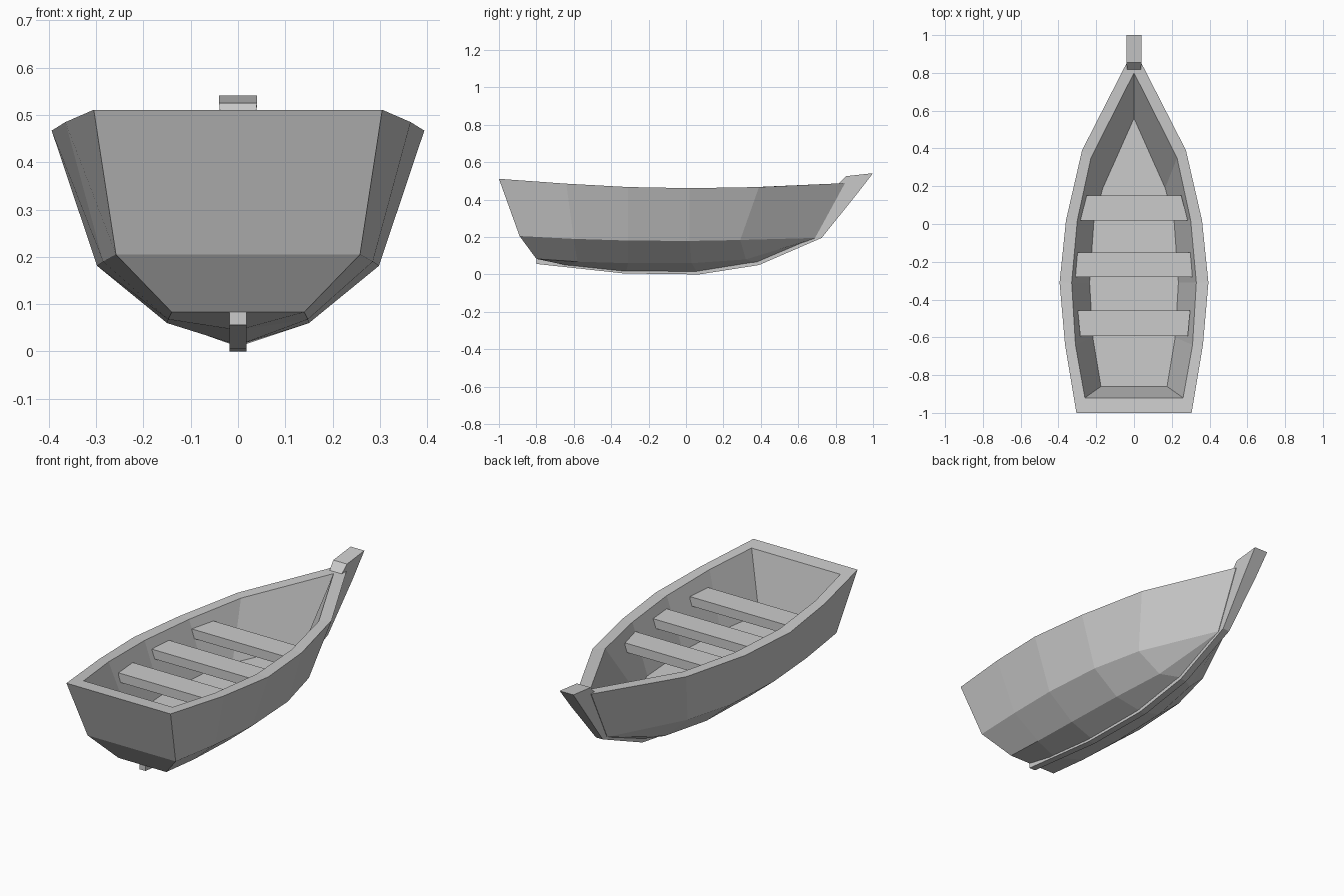
import bpy
import bmesh

cube = bpy.data.objects.get("Cube")
if cube:
    bpy.data.objects.remove(cube, do_unlink=True)

grey = bpy.data.materials.new("plain grey")
grey.use_nodes = True
GREY = (0.6, 0.6, 0.6, 1)
grey.diffuse_color = GREY
grey.node_tree.nodes["Principled BSDF"].inputs["Base Color"].default_value = GREY


def finish(bm, name):
    """Weld, orient and turn a bmesh into a flat shaded object."""
    bmesh.ops.remove_doubles(bm, verts=bm.verts, dist=0.0005)
    bmesh.ops.recalc_face_normals(bm, faces=bm.faces)
    mesh = bpy.data.meshes.new(name)
    bm.to_mesh(mesh)
    bm.free()
    mesh.materials.append(grey)
    obj = bpy.data.objects.new(name, mesh)
    bpy.context.collection.objects.link(obj)
    return obj


def loft(bm, rings):
    """Join closed rings of equal length; returns the vertex rings."""
    rows = [[bm.verts.new(p) for p in ring] for ring in rings]
    count = len(rows[0])
    for a, b in zip(rows, rows[1:]):
        for i in range(count):
            j = (i + 1) % count
            bm.faces.new((a[i], a[j], b[j], b[i]))
    return rows


def mirrored(p):
    return (-p[0], p[1], p[2])


# Hull lines, stern to bow
sheer = [(.305, -1, .511), (.365, -.64, .485), (.394, -.31, .467),
         (.36, .02, .461), (.275, .39, .467), (.04, .85, .488)]
chine = [(.258, -.89, .205), (.285, -.6, .19), (.298, -.31, .181),
         (.277, .02, .179), (.212, .29, .184), (.022, .69, .195)]
bilge = [(.14, -.8, .083), (.148, -.58, .068), (.15, -.31, .06),
         (.14, .03, .06), (.1, .32, .08), (.018, .69, .193)]
keel_line = [(0, -.8, .083), (0, -.62, .045), (0, -.32, .013),
             (0, .06, .01), (0, .39, .063), (0, .69, .19)]
floor = [(.175, -.86, .2), (.218, -.6, .2), (.235, -.31, .2),
         (.212, .02, .2), (.165, .19, .2), (0, .56, .2)]
rim = [(.26, -.92, .505), (.31, -.64, .485), (.33, -.31, .467),
       (.3, .02, .461), (.228, .35, .466), (0, .8, .485)]

# Hull shell with its inner well
rings = []
for s, c, b, k, f, r in zip(sheer, chine, bilge, keel_line, floor, rim):
    half = [s, c, b, k]
    rings.append(half + [mirrored(p) for p in (b, c, s, r, f)] + [f, r])
bm = bmesh.new()
rows = loft(bm, rings)
for v in (rows[0], rows[-1]):
    bm.faces.new((v[0], v[1], v[5], v[6]))               # transom
    bm.faces.new((v[1], v[2], v[3], v[4], v[5]))         # lower transom
    bm.faces.new((v[0], v[6], v[7], v[10]))              # end rim
bm.faces.new([rows[0][i] for i in (7, 8, 9, 10)])        # inner transom
finish(bm, "hull")

# Keel rising into the stem: half width, lower (y, z), upper (y, z)
spine = [(.018, (-.8, .056), (-.8, .083)),
         (.018, (-.33, .005), (-.33, .035)),
         (.018, (.07, 0), (.07, .035)),
         (.018, (.39, .05), (.39, .085)),
         (.02, (.725, .195), (.65, .215)),
         (.036, (.91, .425), (.818, .487)),
         (.04, (1, .541), (.855, .525))]
bm = bmesh.new()
rows = loft(bm, [[(-w, *lo), (w, *lo), (w, *hi), (-w, *hi)]
                 for w, lo, hi in spine])
bm.faces.new(rows[0])
bm.faces.new(rows[-1])
finish(bm, "keel_and_stem")

# Bench seats: rear edge, front edge, half widths at each
seats = {"rear_seat": (-.592, -.457, .285, .297),
         "middle_seat": (-.28, -.15, .31, .3),
         "forward_seat": (.018, .152, .284, .25)}
for name, (y0, y1, w0, w1) in seats.items():
    bm = bmesh.new()
    rows = loft(bm, [[(-w0, y0, z), (w0, y0, z), (w1, y1, z), (-w1, y1, z)]
                     for z in (.367, .415)])
    bm.faces.new(rows[0])
    bm.faces.new(rows[1])
    finish(bm, name)
